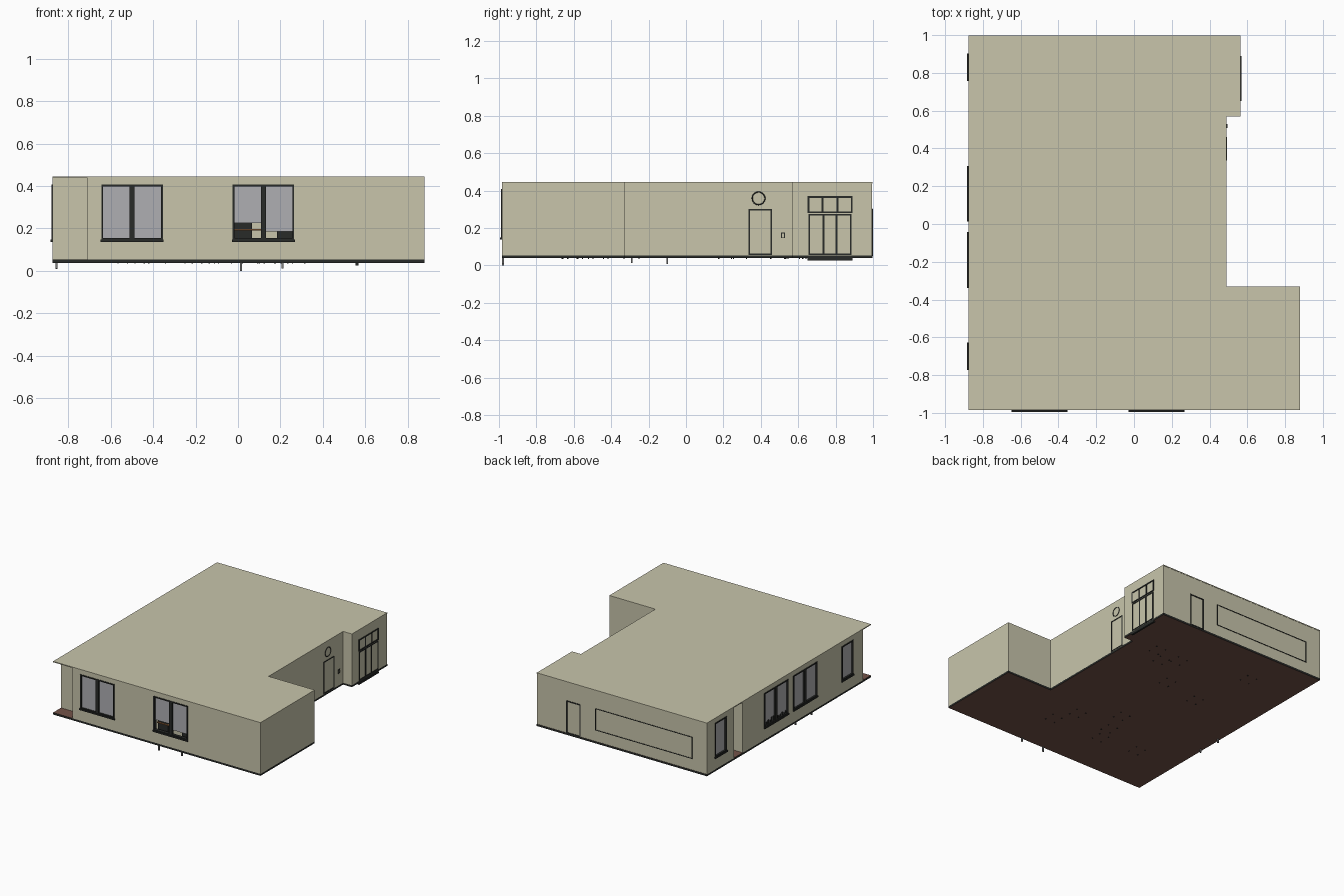
import bpy, bmesh, math, random
from mathutils import Vector

if "Cube" in bpy.data.objects:
    bpy.data.objects.remove(bpy.data.objects["Cube"])

random.seed(4)


def mat(name, r, g, b):
    m = bpy.data.materials.new(name)
    m.diffuse_color = (r, g, b, 1)
    m.use_nodes = True
    m.node_tree.nodes["Principled BSDF"].inputs["Base Color"].default_value = m.diffuse_color
    return m


CREAM = mat("cream_wall", 0.58, 0.56, 0.41)
DARK = mat("dark_frame", 0.022, 0.024, 0.022)
GLASS = mat("grey_glass", 0.43, 0.43, 0.45)
BROWN = mat("brown_floor", 0.17, 0.085, 0.065)
WOOD = mat("orange_wood", 0.32, 0.14, 0.05)
GREY = mat("grey_metal", 0.2, 0.2, 0.2)


def finish(name, bm, *mats):
    bmesh.ops.recalc_face_normals(bm, faces=bm.faces)
    me = bpy.data.meshes.new(name)
    bm.to_mesh(me)
    bm.free()
    for m in mats:
        me.materials.append(m)
    ob = bpy.data.objects.new(name, me)
    bpy.context.collection.objects.link(ob)
    return ob


def add_box(bm, a, b):
    vs = bmesh.ops.create_cube(bm, size=1)["verts"]
    for v in vs:
        v.co = Vector([(a[i] + b[i]) / 2 + v.co[i] * abs(b[i] - a[i]) for i in range(3)])


def boxes(name, m, pairs):
    bm = bmesh.new()
    for a, b in pairs:
        add_box(bm, a, b)
    return finish(name, bm, m)


def slab(name, outline, z0, z1, *mats):
    bm = bmesh.new()
    f = bm.faces.new([bm.verts.new((x, y, z0)) for x, y in outline])
    top = bmesh.ops.extrude_face_region(bm, geom=[f])["geom"]
    for v in top:
        if isinstance(v, bmesh.types.BMVert):
            v.co.z = z1
    return finish(name, bm, *mats)


# Wall-local coordinates: u along wall, z up, d outwards
SIDES = {
    "front": lambda u, z, d: (u, -0.985 - d, z),
    "back": lambda u, z, d: (u, 0.995 + d, z),
    "left": lambda u, z, d: (-0.875 - d, u, z),
    "hall": lambda u, z, d: (0.49 + d, u, z),
    "wing": lambda u, z, d: (0.565 + d, u, z),
}


def frame(side, u0, u1, z0, z1, t, d0, d1, bars=()):
    """Rectangular frame plus vertical bars given as (u, width)."""
    P = SIDES[side]
    parts = [(u0, u0 + t, z0, z1), (u1 - t, u1, z0, z1),
             (u0 + t, u1 - t, z0, z0 + t), (u0 + t, u1 - t, z1 - t, z1)]
    parts += [(u - w / 2, u + w / 2, z0 + t, z1 - t) for u, w in bars]
    return [(P(a, c, d0), P(b, d, d1)) for a, b, c, d in parts]


# Roof and floor follow the building outline
right_edge = [(0.88, -0.985), (0.88, -0.33), (0.49, -0.33), (0.49, 0.57), (0.565, 0.57)]
foot = [(-0.875, -0.985)] + right_edge + [(0.565, 0.997), (-0.875, 0.997)]
slab("roof", foot, 0.438, 0.445, CREAM)
floor = slab("floor", foot, 0.038, 0.053, BROWN, DARK)
for p in floor.data.polygons:
    p.material_index = 1 if abs(p.normal.z) < 0.5 else 0

# Hollow walls with a recessed front corner and a side niche
wall = [(-0.71, -0.985)] + right_edge + [
    (0.565, 0.995), (-0.875, 0.995), (-0.875, 0.67), (-0.71, 0.67),
    (-0.71, 0.564), (-0.875, 0.564), (-0.875, -0.89), (-0.71, -0.89)]
bm = bmesh.new()
lo = [bm.verts.new((x, y, 0.052)) for x, y in wall]
hi = [bm.verts.new((x, y, 0.439)) for x, y in wall]
for i in range(len(wall)):
    j = (i + 1) % len(wall)
    bm.faces.new((lo[i], lo[j], hi[j], hi[i]))
me = bpy.data.meshes.new("walls")
bm.to_mesh(me)
bm.free()
me.materials.append(CREAM)
walls = bpy.data.objects.new("walls", me)
bpy.context.collection.objects.link(walls)
sol = walls.modifiers.new("thickness", "SOLIDIFY")
sol.thickness, sol.offset, sol.use_even_offset = 0.025, -1, True

# Windows: side, start, end, pane count, raised glass bottoms
windows = [
    ("front", -0.645, -0.355, 2, (0, 0)),
    ("front", -0.025, 0.265, 2, (0.08, 0.04)),
    ("left", -0.77, -0.63, 1, (0,)),
    ("left", -0.335, -0.045, 2, (0, 0)),
    ("left", 0.015, 0.305, 2, (0, 0)),
    ("left", 0.76, 0.9, 1, (0,)),
]
Z0, Z1 = 0.145, 0.408
cutter = boxes("window_cutter", CREAM, [
    (SIDES[s](a + 0.003, Z0 + 0.003, -0.06), SIDES[s](b - 0.003, Z1 - 0.003, 0.05))
    for s, a, b, n, g in windows])
cutter.hide_render = True
cut = walls.modifiers.new("openings", "BOOLEAN")
cut.operation, cut.solver, cut.object = "DIFFERENCE", "EXACT", cutter
bpy.context.view_layer.objects.active = walls
for m in ("thickness", "openings"):
    bpy.ops.object.modifier_apply(modifier=m)
bpy.data.objects.remove(cutter)

for k, (s, a, b, n, gaps) in enumerate(windows):
    P, mid = SIDES[s], (a + b) / 2
    bars = [(mid, 0.024)] if n == 2 else []
    parts = frame(s, a, b, Z0, Z1, 0.009, -0.02, 0.004, bars)
    parts.append((P(a - 0.003, Z0 - 0.008, -0.01), P(b + 0.003, Z0 + 0.003, 0.009)))  # sill
    boxes(f"window_frame_{k}", DARK, parts)
    w = (b - a) / n
    boxes(f"window_glass_{k}", GLASS, [
        (P(a + i * w, Z0 + gaps[i], -0.013), P(a + (i + 1) * w, Z1 - 0.005, -0.009))
        for i in range(n)])

# Back door and long back window outlines
boxes("back_door_frame", DARK, frame("back", 0.195, 0.315, 0.05, 0.30, 0.008, -0.005, 0.004))
boxes("back_long_window_frame", DARK, frame("back", -0.75, 0.07, 0.137, 0.305, 0.005, -0.005, 0.003))

# Side wing: transom lights over double doors
W = SIDES["wing"]
boxes("wing_transom_frame", DARK,
      frame("wing", 0.65, 0.89, 0.28, 0.37, 0.009, -0.005, 0.004, [(0.73, 0.01), (0.81, 0.01)]))
boxes("wing_door_frame", DARK,
      frame("wing", 0.655, 0.885, 0.055, 0.275, 0.008, -0.005, 0.003,
            [(0.735, 0.01), (0.805, 0.01)])
      + [(W(0.65, 0.026, -0.01), W(0.89, 0.038, 0.004))])

# Hall door, round window ring and letter box
boxes("hall_door_frame", DARK, frame("hall", 0.335, 0.46, 0.055, 0.30, 0.007, -0.005, 0.003))
bpy.ops.mesh.primitive_torus_add(major_segments=24, minor_segments=6, major_radius=0.034,
                                 minor_radius=0.003, location=(0.49, 0.388, 0.358),
                                 rotation=(0, math.pi / 2, 0))
ring = bpy.context.object
ring.name = "round_window_ring"
ring.data.materials.append(DARK)
bpy.ops.object.shade_smooth_by_angle()
boxes("letter_box", DARK, frame("hall", 0.507, 0.53, 0.145, 0.175, 0.005, -0.002, 0.004))

# Furniture seen through the windows
boxes("front_cabinet", DARK, [((-0.02, -0.94, 0.06), (0.065, -0.9, 0.225)),
                              ((0.185, -0.94, 0.06), (0.26, -0.9, 0.185))])
boxes("front_shelf", WOOD, [((-0.02, -0.95, 0.19), (0.26, -0.89, 0.197))])
boxes("inner_partition", CREAM, [((-0.2, -0.86, 0.053), (0.45, -0.845, 0.438))])
boxes("side_window_items", DARK, [
    (SIDES["left"](0.03 + 0.021 * i, 0.15, -0.012),
     SIDES["left"](0.04 + 0.021 * i, 0.165 + random.random() * 0.03, -0.004))
    for i in range(12)])

# Pipes below the floor edge and small furniture feet
boxes("drain_pipes", GREY, [
    ((x - 0.005, y - 0.005, z), (x + 0.005, y + 0.005, 0.04)) for x, y, z in
    [(0.015, -0.978, 0), (0.21, -0.978, 0.01), (-0.857, -0.29, 0.012), (-0.857, -0.10, 0.008)]])
feet = []
for i in range(12):
    x, y = random.uniform(-0.75, 0.3), random.uniform(-0.8, 0.75)
    for dx in (0, 0.08):
        for dy in (0, 0.08):
            feet.append(((x + dx, y + dy, 0.034), (x + dx + 0.006, y + dy + 0.006, 0.039)))
boxes("furniture_feet", DARK, feet)
